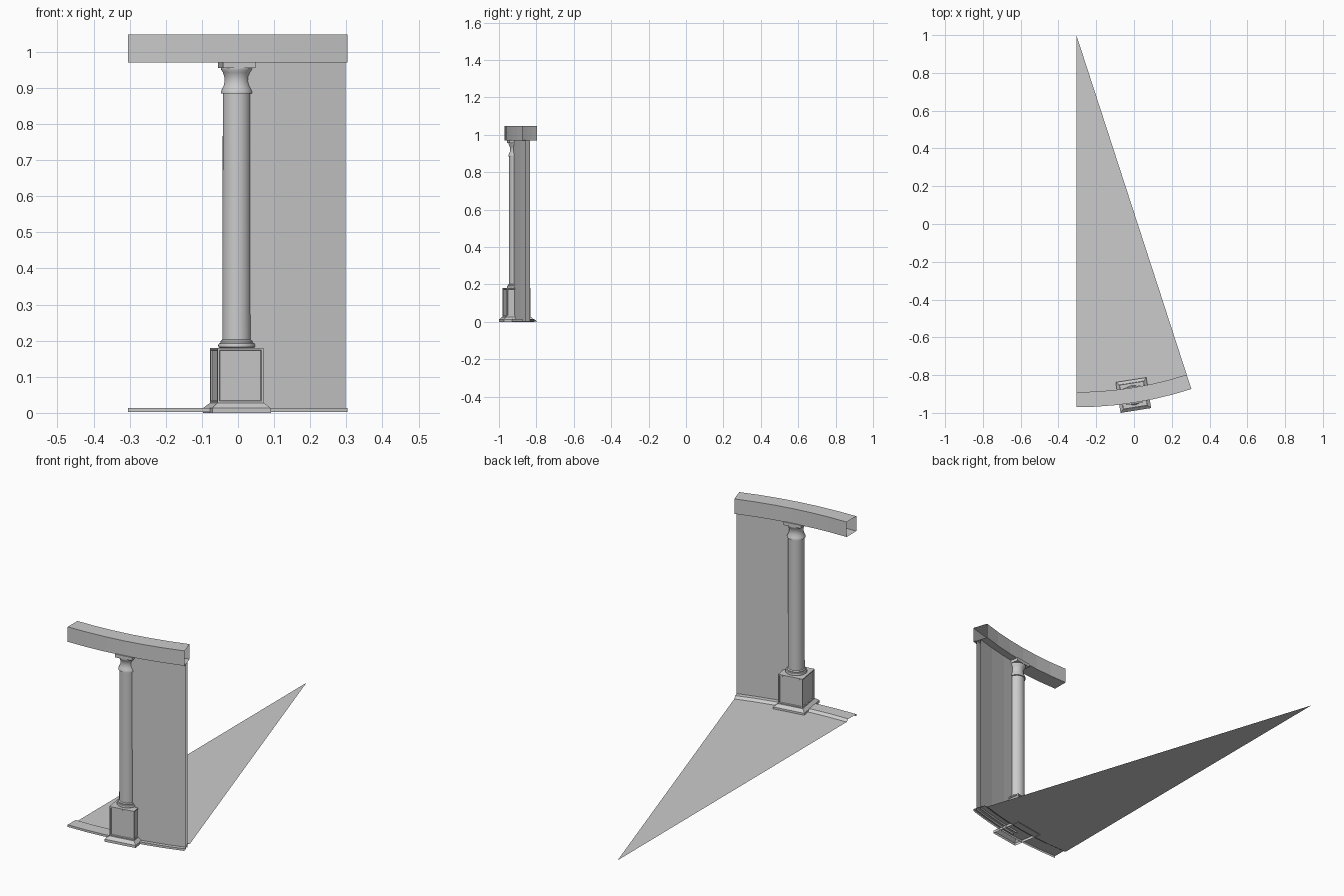
import bpy, bmesh, math
from mathutils import Matrix

if "Cube" in bpy.data.objects:
    bpy.data.objects.remove(bpy.data.objects["Cube"])

APEX = (-0.305, 1.0)          # centre of the full rotunda
SWEEP, SEGS = 18, 6           # one bay of twenty
R_COL = 1.93


def polar(r, deg, z):
    a = math.radians(deg)
    return (APEX[0] + r * math.sin(a), APEX[1] - r * math.cos(a), z)


def finish(name, bm, smooth=False, recalc=True):
    if recalc:
        bmesh.ops.recalc_face_normals(bm, faces=bm.faces)
    me = bpy.data.meshes.new(name)
    bm.to_mesh(me)
    bm.free()
    ob = bpy.data.objects.new(name, me)
    bpy.context.collection.objects.link(ob)
    if smooth:
        bpy.context.view_layer.objects.active = ob
        ob.select_set(True)
        bpy.ops.object.shade_smooth_by_angle(angle=math.radians(35))
        ob.select_set(False)
    return ob


def arc_sweep(name, profile, a0, a1, segs, closed):
    """Sweep an (r, z) profile around the rotunda centre, ends left open."""
    bm = bmesh.new()
    rows = [[bm.verts.new(polar(r, a0 + (a1 - a0) * i / segs, z)) for r, z in profile]
            for i in range(segs + 1)]
    n = len(profile)
    for p, q in zip(rows, rows[1:]):
        for j in range(n if closed else n - 1):
            k = (j + 1) % n
            bm.faces.new((p[j], q[j], q[k], p[k]))
    return finish(name, bm, recalc=closed)


def stack(name, profile, sides, square=False, cap_top=True, panels=False, smooth=False):
    """Stack of rings (radius or half width, z), placed on the bay's middle line."""
    bm = bmesh.new()
    off = math.pi / 4 if square else 0
    k = math.sqrt(2) if square else 1
    rings = [[bm.verts.new((r * k * math.cos(off + 2 * math.pi * i / sides),
                            r * k * math.sin(off + 2 * math.pi * i / sides), z))
              for i in range(sides)] for r, z in profile]
    last = []
    for p, q in zip(rings, rings[1:]):
        last = [bm.faces.new((p[i], p[(i + 1) % sides], q[(i + 1) % sides], q[i]))
                for i in range(sides)]
    if cap_top:
        bm.faces.new(rings[-1])
    bm.normal_update()
    if panels:
        bmesh.ops.inset_individual(bm, faces=last, thickness=0.008)
        bmesh.ops.inset_individual(bm, faces=last, thickness=0.003, depth=-0.004)
    ob = finish(name, bm, smooth)
    ob.matrix_world = (Matrix.Translation(polar(R_COL, SWEEP / 2, 0))
                       @ Matrix.Rotation(math.radians(SWEEP / 2), 4, 'Z'))
    return ob


# floor wedge
bm = bmesh.new()
rim = [bm.verts.new(polar(1.89, SWEEP * i / SEGS, 0.003)) for i in range(SEGS + 1)]
bm.faces.new([bm.verts.new((*APEX, 0.003))] + rim)
finish("floor", bm, recalc=False)

# raised kerb along the floor edge
arc_sweep("kerb", [(1.97, 0.003), (1.97, 0.014), (1.905, 0.014), (1.89, 0.003)],
          0, SWEEP, SEGS, False)

# hollow curved beam
arc_sweep("beam", [(1.89, 0.97), (1.97, 0.97), (1.97, 1.048), (1.89, 1.048)],
          0, SWEEP, SEGS, True)

# two wall skins filling the half bay on the right
for name, pair in (("wall_outer", [(1.951, 0.97), (1.951, 0.003)]),
                   ("wall_inner", [(1.928, 0.003), (1.928, 0.97)])):
    arc_sweep(name, pair, SWEEP / 2, SWEEP, SEGS // 2, False)

# panelled pedestal with a sloped plinth
stack("pedestal", [(0.082, 0), (0.082, 0.013), (0.066, 0.027), (0.0645, 0.027), (0.0645, 0.18)],
      4, square=True, panels=True)

# turned column: base moulding, shaft and capital
stack("column", [(0.047, 0.18), (0.051, 0.182), (0.052, 0.187), (0.05, 0.192), (0.045, 0.194),
                 (0.045, 0.199), (0.04, 0.203), (0.039, 0.884), (0.044, 0.885), (0.044, 0.89),
                 (0.041, 0.897), (0.036, 0.908), (0.034, 0.92), (0.035, 0.932),
                 (0.039, 0.943), (0.044, 0.951), (0.044, 0.955)],
      32, smooth=True)

# square block on the capital
stack("abacus", [(0.0, 0.955), (0.0455, 0.955), (0.0455, 0.972)], 4, square=True)
